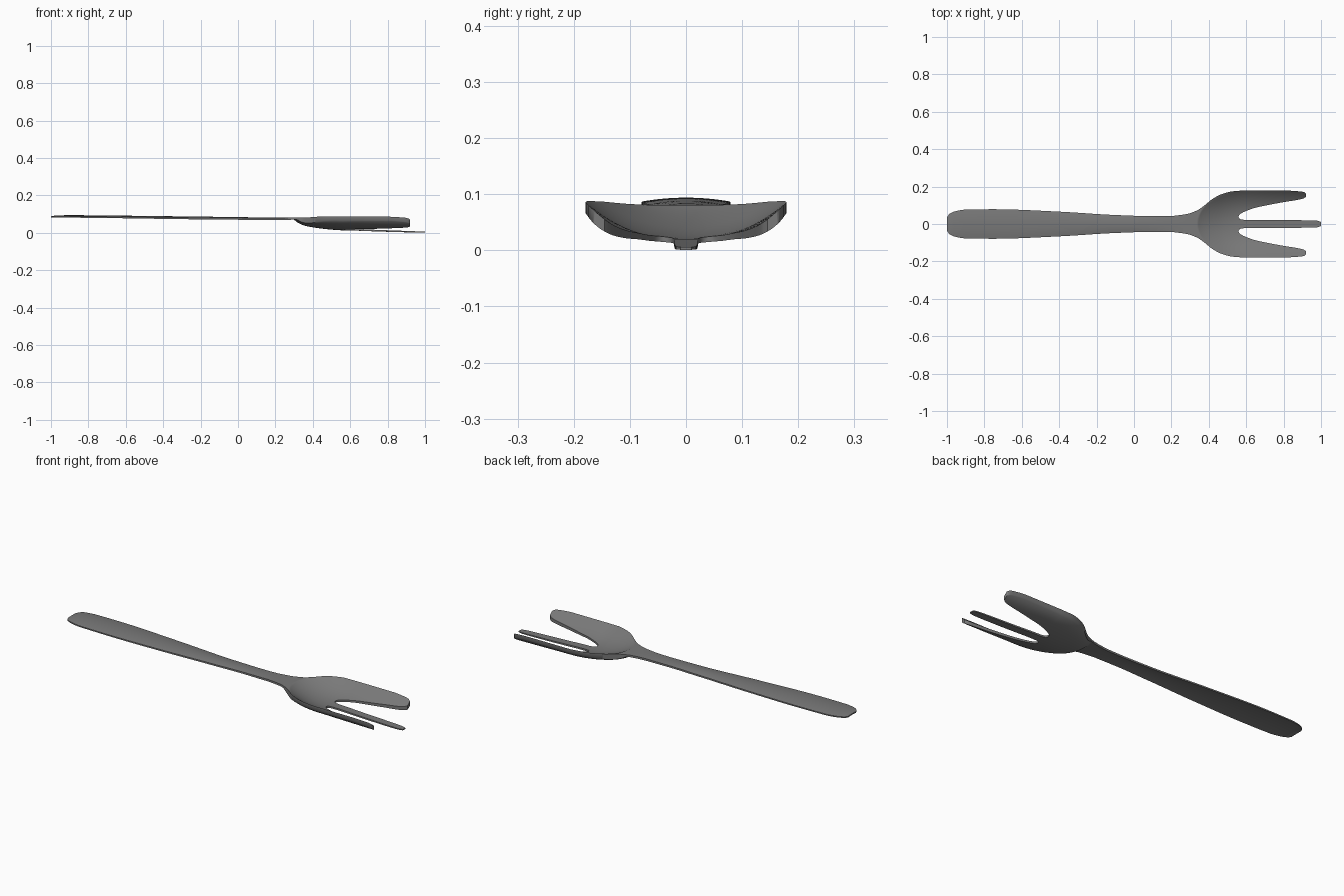
import bpy, bmesh

if "Cube" in bpy.data.objects:
    bpy.data.objects.remove(bpy.data.objects["Cube"])

# --- profiles along the length: (x, value) ---
WIDTH = [(-1, .034), (-.995, .044), (-.985, .055), (-.96, .067), (-.9, .077), (-.75, .079),
         (-.4, .066), (-.1, .048), (.1, .042), (.2, .043), (.28, .053), (.34, .074), (.38, .102),
         (.42, .134), (.47, .160), (.53, .175), (.6, .179), (.8, .179), (.89, .174),
         (.91, .170), (.92, .163)]
TINE = [(.56, .035), (.565, .028), (.575, .024), (.6, .022), (.9, .020), (.975, .018),
        (.99, .015), (1, .010)]
SIDE_TINE = [(.56, .044), (.565, .051), (.575, .058), (.6, .070), (.65, .087), (.7, .098),
             (.8, .117), (.88, .130), (.905, .136), (.92, .145)]
SPINE = [(-1, .088), (-.97, .093), (-.9, .094), (-.4, .089), (0, .084), (.2, .081),
         (.34, .081), (.45, .087), (.6, .089), (1, .089)]
FLOOR = [(.3, .024), (.6, .021), (.75, .015), (1, .006)]
THICK = [(-1, .006), (0, .009), (.3, .011), (.6, .009), (.9, .007), (1, .005)]


def curve(pts, x):
    """Monotone cubic interpolation through the points."""
    if x <= pts[0][0]:
        return pts[0][1]
    if x >= pts[-1][0]:
        return pts[-1][1]
    d = [(q[1] - p[1]) / (q[0] - p[0]) for p, q in zip(pts, pts[1:])]
    m = [d[0]] + [2 * a * b / (a + b) if a * b > 0 else 0 for a, b in zip(d, d[1:])] + [d[-1]]
    i = next(k for k in range(len(d)) if x <= pts[k + 1][0])
    h = pts[i + 1][0] - pts[i][0]
    t = (x - pts[i][0]) / h
    return ((2*t**3 - 3*t*t + 1) * pts[i][1] + (t**3 - 2*t*t + t) * h * m[i]
            + (3*t*t - 2*t**3) * pts[i + 1][1] + (t**3 - t*t) * h * m[i + 1])


def steps(a, b, n):
    return [a + (b - a) * k / n for k in range(n)]


XS = (steps(-1, -.98, 6) + steps(-.98, -.9, 8) + steps(-.9, .26, 24) + steps(.26, .48, 44)
      + steps(.48, .56, 8) + steps(.56, .6, 8) + steps(.6, .88, 14) + steps(.88, .92, 8)
      + steps(.92, 1, 12) + [1])
N_C, N_G, N = 3, 5, 19          # rows up to tine edge, gap edge, outer edge


def row_y(x, j):
    """Sideways position of row j at station x."""
    w = curve(WIDTH, x)
    a, b = (w * .2, w * .25) if x < .56 else (curve(TINE, x), curve(SIDE_TINE, x))
    k = abs(j)
    if k <= N_C:
        y = a * k / N_C
    elif k <= N_G:
        y = a + (b - a) * (k - N_C) / (N_G - N_C)
    else:
        y = b + (w - b) * (k - N_G) / (N - N_G)
    return y if j >= 0 else -y


def height(x, y, rx, ry, bulge):
    """Arched handle that sinks into an elliptical bowl; bulge fattens the sides."""
    w = max(curve(WIDTH, x), .079 if x < -.9 else 0)
    rim = curve(SPINE, x)
    arch = .007 * (y / w) ** 2 * min(1, max(0, (.3 - x) / .4))
    r = ((min(0, x - .6) / rx) ** 2 + (y / ry) ** 2) ** .5
    rise = .6 * r ** 2 + .4 * r ** 10 if bulge else r ** 2.4
    sink = (rim - curve(FLOOR, x)) * (1 - rise) if r < 1 else 0
    return rim - arch - sink


def active(i, c):
    """Is the cell between rows c and c+1 part of the fork?"""
    if not 0 <= i < len(XS) - 1 or not -N <= c < N:
        return False
    x = (XS[i] + XS[i + 1]) / 2
    k = c if c >= 0 else -c - 1
    if x < .56 or k < N_C:
        return True
    return k >= N_G and x < .92


# --- fork: upper skin, lower skin and edge walls ---
bm = bmesh.new()
top, bot = {}, {}
for i, x in enumerate(XS):
    for j in range(-N, N + 1):
        y = row_y(x, j)
        t = curve(THICK, x)
        up = height(x, y, .26, .182, False)
        low = min(height(x, y, .30, .187, True), up) - t
        top[i, j] = bm.verts.new((x, y, up))
        bot[i, j] = bm.verts.new((x, y, max(low, 0)))

for i in range(len(XS) - 1):
    for c in range(-N, N):
        if not active(i, c):
            continue
        loop = [(i, c), (i + 1, c), (i + 1, c + 1), (i, c + 1)]
        bm.faces.new([top[k] for k in loop])
        bm.faces.new([bot[k] for k in reversed(loop)])
        near = [(i, c - 1), (i + 1, c), (i, c + 1), (i - 1, c)]
        for e in range(4):
            if not active(*near[e]):
                p, q = loop[e], loop[(e + 1) % 4]
                bm.faces.new([top[q], top[p], bot[p], bot[q]])
bmesh.ops.delete(bm, geom=[v for v in bm.verts if not v.link_faces], context='VERTS')
bmesh.ops.recalc_face_normals(bm, faces=bm.faces)

mesh = bpy.data.meshes.new("fork")
bm.to_mesh(mesh)
bm.free()
fork = bpy.data.objects.new("fork", mesh)
bpy.context.collection.objects.link(fork)
bpy.context.view_layer.objects.active = fork
fork.select_set(True)
bpy.ops.object.shade_smooth_by_angle(angle=.9)

# --- dark metal colour ---
metal = bpy.data.materials.new("dark_metal")
metal.diffuse_color = (.19, .19, .19, 1)
metal.use_nodes = True
metal.node_tree.nodes["Principled BSDF"].inputs["Base Color"].default_value = metal.diffuse_color
mesh.materials.append(metal)
